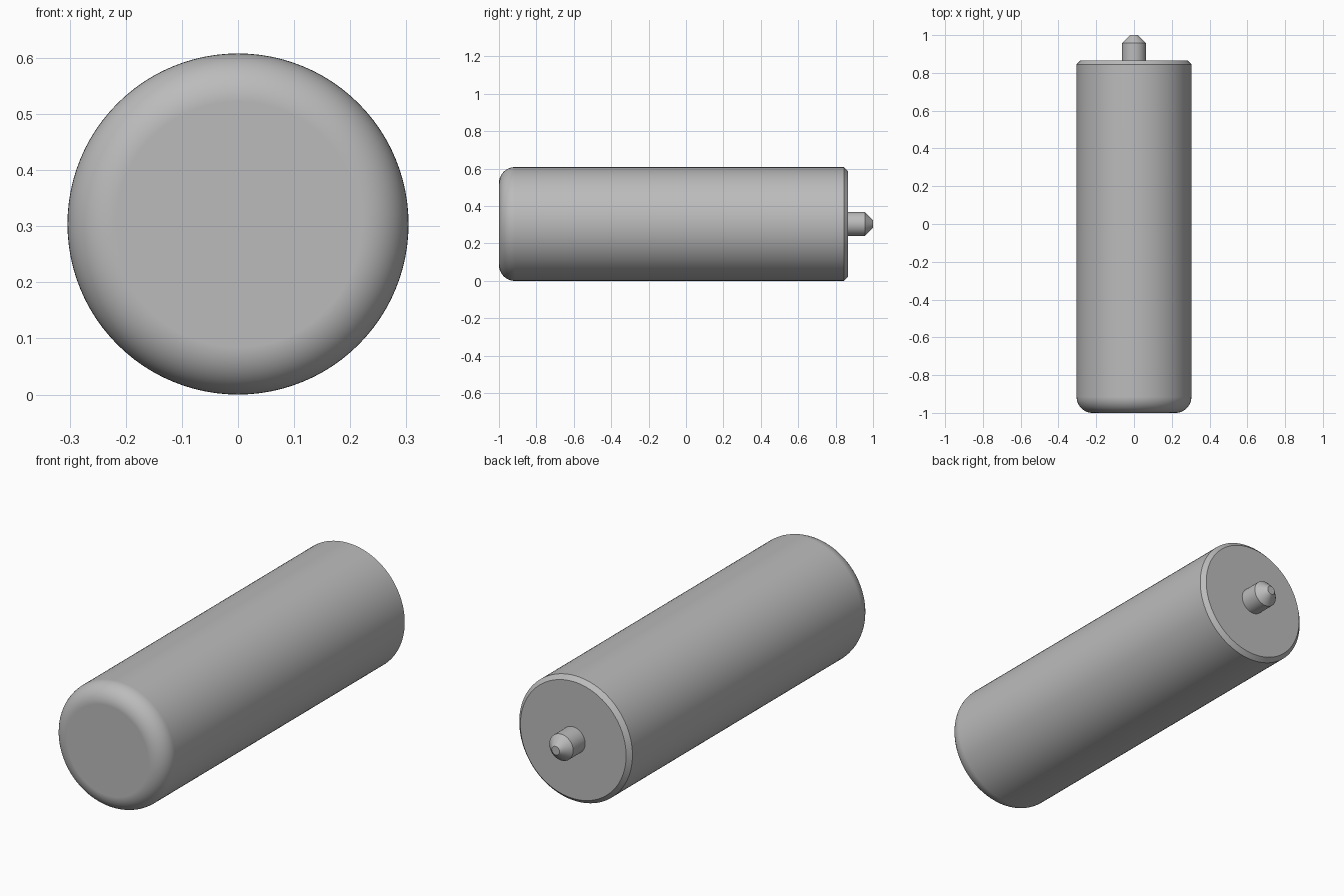
import bpy, bmesh
from math import sin, cos, pi, radians

cube = bpy.data.objects.get("Cube")
if cube:
    bpy.data.objects.remove(cube, do_unlink=True)

RADIUS = 0.304
SEGMENTS = 96

grey = bpy.data.materials.new("plain grey")
grey.use_nodes = True
grey.diffuse_color = (0.5, 0.5, 0.5, 1)
grey.node_tree.nodes["Principled BSDF"].inputs["Base Color"].default_value = (0.5, 0.5, 0.5, 1)


def lathe(name, profile):
    """Revolve (radius, y) points about the long axis and cap both ends."""
    bm = bmesh.new()
    rings = []
    for r, y in profile:
        angles = [2 * pi * i / SEGMENTS for i in range(SEGMENTS)]
        rings.append([bm.verts.new((r * cos(a), y, r * sin(a))) for a in angles])
    for near, far in zip(rings, rings[1:]):
        for i in range(SEGMENTS):
            j = (i + 1) % SEGMENTS
            bm.faces.new((near[i], near[j], far[j], far[i]))
    bm.faces.new(rings[0])
    bm.faces.new(rings[-1])
    bmesh.ops.recalc_face_normals(bm, faces=bm.faces)
    mesh = bpy.data.meshes.new(name)
    bm.to_mesh(mesh)
    bm.free()
    mesh.materials.append(grey)
    obj = bpy.data.objects.new(name, mesh)
    obj.location.z = RADIUS
    bpy.context.collection.objects.link(obj)
    bpy.ops.object.select_all(action='DESELECT')
    obj.select_set(True)
    bpy.context.view_layer.objects.active = obj
    bpy.ops.object.shade_smooth_by_angle(angle=radians(30))
    # Keep the flat ends and straight walls evenly shaded
    weighted = obj.modifiers.new("weighted normals", 'WEIGHTED_NORMAL')
    weighted.keep_sharp = True
    return obj


# Cylinder body: rounded front edge, small chamfer at the back
FILLET = 0.085
CHAMFER = 0.02
BACK = 0.865
STEPS = 12
front_round = [(RADIUS - FILLET + FILLET * sin(t), -1 + FILLET - FILLET * cos(t))
               for t in (pi / 2 * i / STEPS for i in range(STEPS + 1))]
lathe("body", front_round + [(RADIUS, BACK - CHAMFER), (RADIUS - CHAMFER, BACK)])

# Centre pin with a conical, blunt tip
PIN = 0.064
lathe("centre_pin", [(PIN, BACK - 0.01), (PIN, 0.957), (0.021, 1.0)])
